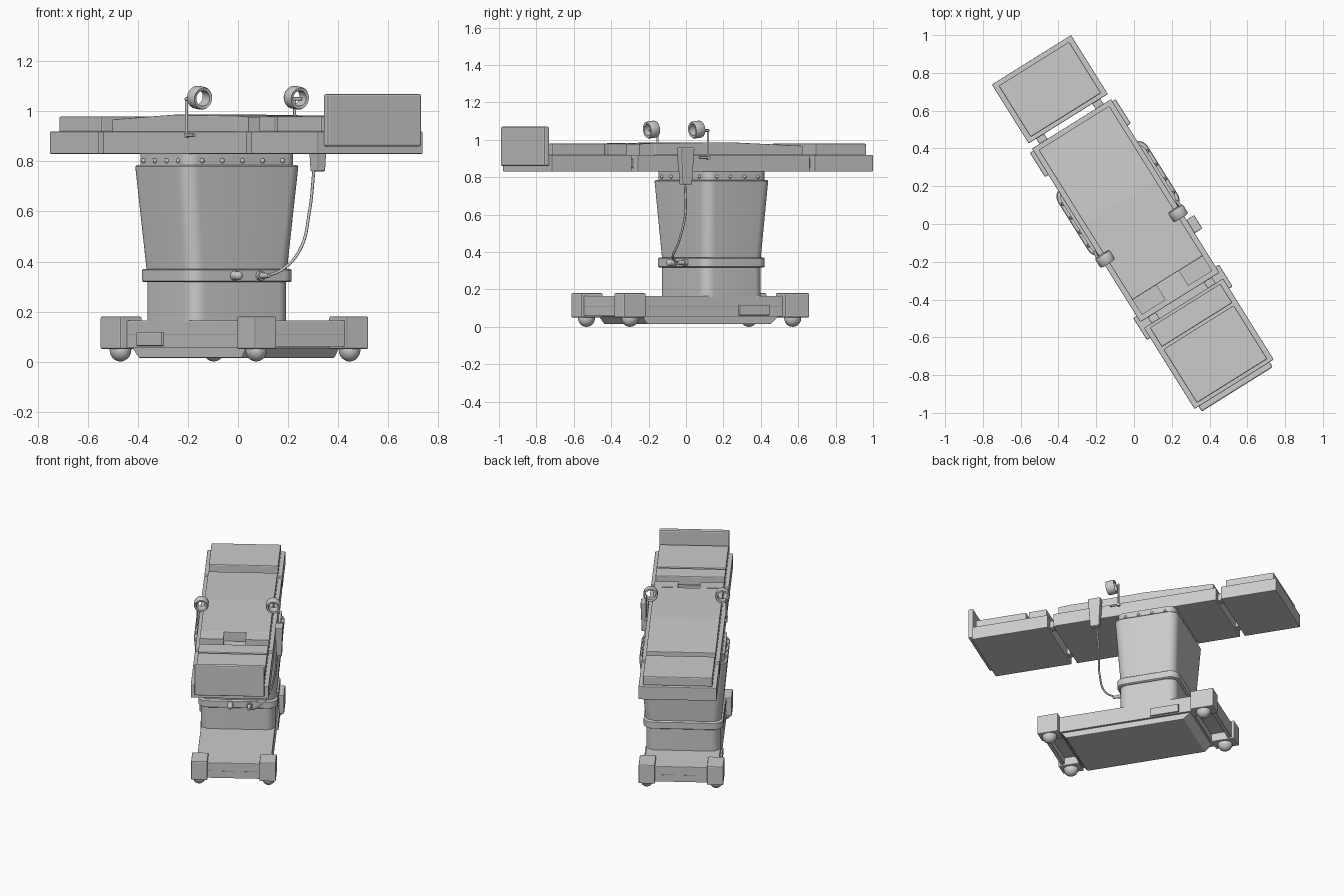
import bpy, bmesh, math
from mathutils import Vector, Matrix

if "Cube" in bpy.data.objects:
    bpy.data.objects.remove(bpy.data.objects["Cube"])

YAW = math.radians(32)   # whole table is built straight, then turned by this


def finish(name, bm, bevel=0.0, smooth=False):
    bmesh.ops.recalc_face_normals(bm, faces=bm.faces)
    me = bpy.data.meshes.new(name)
    bm.to_mesh(me)
    bm.free()
    ob = bpy.data.objects.new(name, me)
    bpy.context.collection.objects.link(ob)
    ob.rotation_euler.z = YAW
    if bevel:
        m = ob.modifiers.new("bevel", 'BEVEL')
        m.width, m.segments, m.limit_method = bevel, 2, 'ANGLE'
    if smooth:
        bpy.context.view_layer.objects.active = ob
        ob.select_set(True)
        bpy.ops.object.shade_smooth_by_angle(angle=math.radians(35))
        ob.select_set(False)
    return ob


def box(name, x, y, z, bevel=0.004):
    bm = bmesh.new()
    size = [b - a for a, b in (x, y, z)]
    mid = [(a + b) / 2 for a, b in (x, y, z)]
    bmesh.ops.create_cube(bm, size=1, matrix=Matrix.Translation(mid) @ Matrix.Diagonal((*size, 1)))
    return finish(name, bm, bevel)


def prism(name, pts, low, high, axis, bevel=0.004):
    """Extrude a 2D outline along axis x (pts = y,z) or z (pts = x,y)."""
    bm = bmesh.new()
    put = (lambda p, t: (t, *p)) if axis == 'x' else (lambda p, t: (*p, t))
    a = [bm.verts.new(put(p, low)) for p in pts]
    b = [bm.verts.new(put(p, high)) for p in pts]
    bm.faces.new(a)
    bm.faces.new(b)
    for i in range(len(pts)):
        j = (i + 1) % len(pts)
        bm.faces.new((a[i], a[j], b[j], b[i]))
    return finish(name, bm, bevel)


def round_rect(hx, hy, r, cy, n=8):
    pts = []
    for k, (sx, sy) in enumerate(((1, 1), (-1, 1), (-1, -1), (1, -1))):
        for i in range(n + 1):
            t = math.pi / 2 * (k + i / n)
            pts.append((sx * (hx - r) + r * math.cos(t), cy + sy * (hy - r) + r * math.sin(t)))
    return pts


def loft(name, sections, cy=0.16):
    """Stack rounded rectangles: (z, half x, half y, radius)."""
    bm = bmesh.new()
    rings = [[bm.verts.new((*p, z)) for p in round_rect(hx, hy, r, cy)] for z, hx, hy, r in sections]
    bm.faces.new(rings[0])
    bm.faces.new(rings[-1])
    for a, b in zip(rings, rings[1:]):
        for i in range(len(a)):
            j = (i + 1) % len(a)
            bm.faces.new((a[i], a[j], b[j], b[i]))
    return finish(name, bm, 0, True)


def rod(name, p, q, r, r2=None, seg=16):
    p, q = Vector(p), Vector(q)
    d = q - p
    bm = bmesh.new()
    bmesh.ops.create_cone(bm, cap_ends=True, segments=seg, radius1=r, radius2=r2 or r, depth=d.length,
                          matrix=Matrix.Translation((p + q) / 2) @ d.to_track_quat('Z', 'Y').to_matrix().to_4x4())
    return finish(name, bm, 0, True)


def ball(name, c, r, seg=16, scale=(1, 1, 1)):
    bm = bmesh.new()
    bmesh.ops.create_uvsphere(bm, u_segments=seg, v_segments=seg // 2, radius=r,
                              matrix=Matrix.Translation(c) @ Matrix.Diagonal((*scale, 1)))
    return finish(name, bm, 0, True)


# table frame sections
W = (-0.247, 0.247)
box("head_frame", W, (0.657, 1.025), (0.83, 0.92))
box("torso_frame", W, (-0.458, 0.625), (0.83, 0.92))
box("leg_frame", W, (-1.0, -0.495), (0.83, 0.92))

# cushions
C = (-0.22, 0.22)
box("head_cushion", C, (0.68, 1.0), (0.918, 0.98), 0.006)
box("thigh_cushion", C, (-0.63, -0.51), (0.918, 0.98), 0.006)
box("calf_cushion", C, (-0.98, -0.645), (0.918, 0.98), 0.006)
prism("torso_cushion", [(-0.335, 0.918), (0.6, 0.918), (0.6, 0.968), (0.14, 0.987), (-0.335, 0.983)], *C, 'x')
for s in (-1, 1):
    x = sorted((s * 0.07, s * 0.22))
    prism("torso_cushion_leg", [(-0.43, 0.918), (-0.335, 0.918), (-0.335, 0.983), (-0.43, 0.978)], *x, 'x', 0)

# foot board
box("foot_board", (-0.222, 0.222), (-1.032, -0.998), (0.86, 1.07), 0.008)

# hinges between sections
for s in (-1, 1):
    x = (s * 0.175 - 0.025, s * 0.175 + 0.025)
    box("head_hinge", x, (0.61, 0.67), (0.85, 0.9))
    box("leg_hinge", x, (-0.51, -0.44), (0.85, 0.9))

# column, with its collar and ring
loft("lower_column", [(0.15, 0.235, 0.19, 0.06), (0.33, 0.235, 0.19, 0.06)])
loft("column_ring", [(0.318, 0.247, 0.2, 0.06), (0.322, 0.252, 0.205, 0.06),
                     (0.366, 0.252, 0.205, 0.06), (0.37, 0.247, 0.2, 0.06)])
loft("upper_column", [(0.36, 0.24, 0.187, 0.06), (0.78, 0.28, 0.21, 0.06), (0.785, 0.276, 0.206, 0.06)])
loft("column_collar", [(0.78, 0.262, 0.192, 0.05), (0.832, 0.262, 0.192, 0.05)])
for s in (-1, 1):
    for t in (-0.19, -0.095, 0, 0.095, 0.19):
        ball("collar_screw", (t, 0.16 + s * 0.193, 0.803), 0.01, 10)
    for t in (-0.13, -0.045, 0.045, 0.13):
        ball("collar_screw", (s * 0.263, 0.16 + t, 0.803), 0.01, 10)

# base
box("base_cover", (-0.235, 0.235), (-0.54, 0.595), (0.105, 0.165))
box("base_end_bar_foot", (-0.235, 0.235), (-0.54, -0.515), (0.06, 0.107), 0)
box("base_end_bar_head", (-0.235, 0.235), (0.57, 0.595), (0.06, 0.107), 0)
box("base_body", (-0.235, 0.235), (-0.42, 0.46), (0.055, 0.107), 0)
prism("base_belly", [(-0.38, 0.015), (0.4, 0.015), (0.45, 0.058), (-0.415, 0.058)], -0.22, 0.22, 'x')
for s in (-1, 1):
    box("side_panel", sorted((s * 0.22, s * 0.246)), (0.185, 0.375), (0.062, 0.117))
    x = sorted((s * 0.165, s * 0.268))
    for y, cy in (((-0.557, -0.42), -0.49), ((0.46, 0.612), 0.535)):
        box("corner_block", x, y, (0.05, 0.18), 0.006)
        ball("caster_wheel", (s * 0.22, cy, 0.047), 0.047, 24, (0.9, 1, 1))

# padded arm loops on posts
for s in (-1, 1):
    bm = bmesh.new()
    prof = [(0.031, -0.026), (0.042, -0.028), (0.046, -0.02), (0.046, 0.02), (0.042, 0.028), (0.031, 0.026)]
    N, rows = 28, []
    tilt = Matrix.Translation((s * 0.228, -0.075, 1.055)) @ Matrix.Rotation(math.radians(6), 4, 'X')
    for i in range(N):
        t = math.tau * i / N
        rows.append([bm.verts.new(tilt @ Vector((r * math.cos(t), h, r * math.sin(t)))) for r, h in prof])
    for i in range(N):
        a, b = rows[i], rows[(i + 1) % N]
        for k in range(len(prof)):
            m = (k + 1) % len(prof)
            bm.faces.new((a[k], a[m], b[m], b[k]))
    finish("arm_loop", bm, 0, True)
    rod("loop_post", (s * 0.255, -0.02, 0.9), (s * 0.255, -0.02, 1.055), 0.006)
    rod("loop_stub", (s * 0.255, -0.016, 1.05), (s * 0.262, -0.07, 1.05), 0.007)
    rod("loop_clamp", (s * 0.24, -0.02, 0.905), (s * 0.262, -0.02, 0.905), 0.01)
    rod("loop_clamp_pin", (s * 0.255, -0.015, 0.905), (s * 0.255, -0.075, 0.905), 0.006)

# hand control hung on the side, with its cable and plugs
bm = bmesh.new()
bmesh.ops.create_cube(bm, size=1)
for v in bm.verts:
    top = v.co.z > 0
    w = 0.042 if top else 0.03
    v.co = Vector((0.27 + v.co.x * (0.05 if top else 0.036), -0.17 + v.co.y * 2 * w, 0.96 if top else 0.76))
finish("hand_control", bm, 0.006)

cu = bpy.data.curves.new("control_cable", 'CURVE')
cu.dimensions, cu.bevel_depth, cu.bevel_resolution = '3D', 0.006, 2
path = [(0.255, -0.165, 0.765), (0.24, -0.155, 0.6), (0.19, -0.166, 0.45), (0.115, -0.155, 0.37), (0.075, -0.1, 0.342)]
sp = cu.splines.new('BEZIER')
sp.bezier_points.add(len(path) - 1)
for bp, p in zip(sp.bezier_points, path):
    bp.co = p
    bp.handle_left_type = bp.handle_right_type = 'AUTO'
cable = bpy.data.objects.new("control_cable", cu)
cable.rotation_euler.z = YAW
bpy.context.collection.objects.link(cable)
rod("cable_plug", (0.075, -0.04, 0.343), (0.075, -0.115, 0.343), 0.014, 0.009)
rod("socket_base", (0.075, -0.04, 0.343), (0.075, -0.062, 0.343), 0.019)
rod("spare_socket", (-0.045, -0.04, 0.343), (-0.045, -0.075, 0.343), 0.02, 0.017)
ball("spare_socket_cap", (-0.045, -0.075, 0.343), 0.018)
